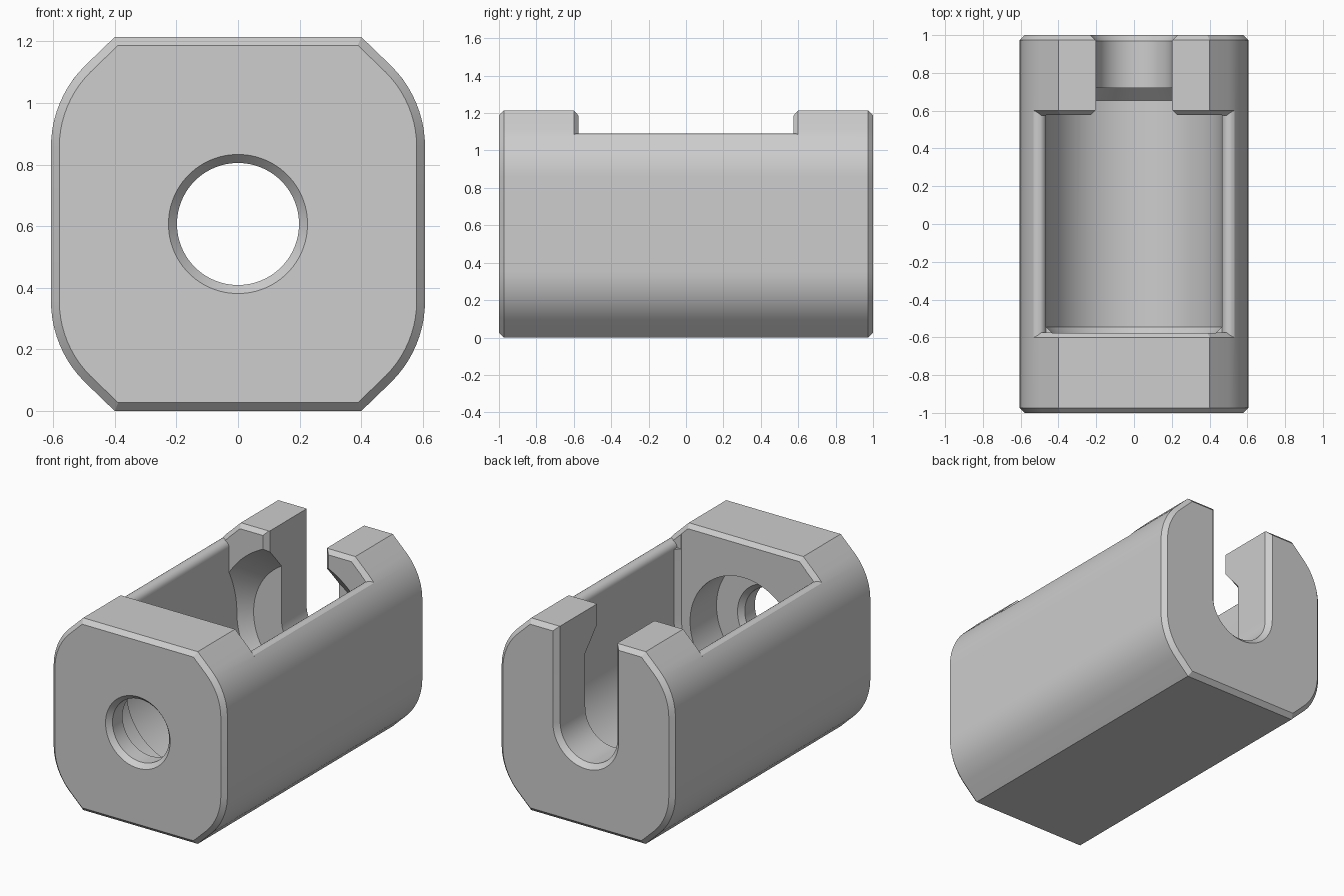
import bpy, bmesh
from math import sin, cos, pi, radians

cube = bpy.data.objects.get("Cube")
if cube:
    bpy.data.objects.remove(cube, do_unlink=True)

HALF = 0.607      # half height, and height of the bore axis
BEVEL = 0.027
POCKET = 0.465    # half width of the pocket

metal = bpy.data.materials.new("plain grey")
metal.use_nodes = True
grey = (0.61, 0.61, 0.61, 1)
metal.diffuse_color = grey
metal.node_tree.nodes["Principled BSDF"].inputs["Base Color"].default_value = grey


def arc(cx, cz, r, a, b, n):
    angles = [radians(a + (b - a) * i / n) for i in range(n + 1)]
    return [(cx + r * cos(t), cz + r * sin(t)) for t in angles]


def loft(name, stations):
    """Solid through cross-sections (y, [(x, z), ...]), z measured from the axis."""
    bm = bmesh.new()
    rings = [[bm.verts.new((x, y, z + HALF)) for x, z in pts] for y, pts in stations]
    n = len(rings[0])
    for a, b in zip(rings, rings[1:]):
        for i in range(n):
            j = (i + 1) % n
            bm.faces.new((a[i], a[j], b[j], b[i]))
    bm.faces.new(rings[0])
    bm.faces.new(rings[-1])
    bmesh.ops.recalc_face_normals(bm, faces=bm.faces)
    mesh = bpy.data.meshes.new(name)
    bm.to_mesh(mesh)
    bm.free()
    mesh.materials.append(metal)
    obj = bpy.data.objects.new(name, mesh)
    bpy.context.collection.objects.link(obj)
    return obj


def combine(target, tool, operation):
    mod = target.modifiers.new("combine", 'BOOLEAN')
    mod.operation = operation
    mod.solver = 'EXACT'
    mod.object = tool
    bpy.context.view_layer.objects.active = target
    bpy.ops.object.modifier_apply(modifier=mod.name)
    bpy.data.objects.remove(tool, do_unlink=True)


def quarter(inset=0):
    """Upper right corner: top flat end, then slope, then rounded side."""
    w = HALF - inset
    return [(0.4 - 0.414 * inset, w)] + arc(0.237, 0.25, 0.37 - inset, 45, 0, 10)


def section(inset=0):
    q = quarter(inset)
    right = q + [(x, -z) for x, z in reversed(q)]
    return right + [(-x, z) for x, z in reversed(right)]


def tub_section():
    """Outer section cut down to rounded lips beside the pocket."""
    lip = arc(POCKET + 0.042, 0.441, 0.042, 180, 55, 8)
    q = quarter()
    right = lip + q[3:] + [(x, -z) for x, z in reversed(q)]
    return right + [(-x, z) for x, z in reversed(right)]


def channel(r):
    """Round-bottomed channel, open at the top."""
    return arc(0, 0, r, 180, 360, 48) + [(r, 0.9), (-r, 0.9)]


def circle(r):
    return arc(0, 0, r, 0, 360, 96)[:-1]


# End blocks with bevelled rims, joined by the tub
body = loft("slotted_housing", [(-0.6, tub_section()), (0.6, tub_section())])
for side in (-1, 1):
    block = loft("end_block", [(side * 1.0, section(BEVEL)),
                               (side * (1 - BEVEL), section()),
                               (side * 0.6, section()),
                               (side * 0.575, section(BEVEL))])
    combine(body, block, 'UNION')

# Pocket, with a conical seat in the back block
pocket = loft("pocket_cutter", [(-0.576, channel(POCKET - 0.03)),
                                (-0.545, channel(POCKET)),
                                (0.8, channel(POCKET))])
seat = loft("seat_limit", [(-1, circle(3)), (0.576, circle(3)),
                           (0.576, circle(0.545)), (0.72, circle(0.395))])
combine(pocket, seat, 'INTERSECT')
combine(body, pocket, 'DIFFERENCE')

# Open slot in the back block
slot = loft("slot_cutter", [(0.55, channel(0.255)), (0.605, channel(0.2)),
                            (0.97, channel(0.2)), (1.01, channel(0.24))])
combine(body, slot, 'DIFFERENCE')

# Stepped hole through the front block
hole = loft("hole_cutter", [(-1.01, circle(0.235)), (-0.97, circle(0.198)),
                            (-0.87, circle(0.198)), (-0.84, circle(0.228)),
                            (-0.84, circle(0.375)), (-0.5, circle(0.375))])
combine(body, hole, 'DIFFERENCE')

bpy.ops.object.select_all(action='DESELECT')
body.select_set(True)
bpy.context.view_layer.objects.active = body
bpy.ops.object.shade_smooth_by_angle(angle=radians(20))
